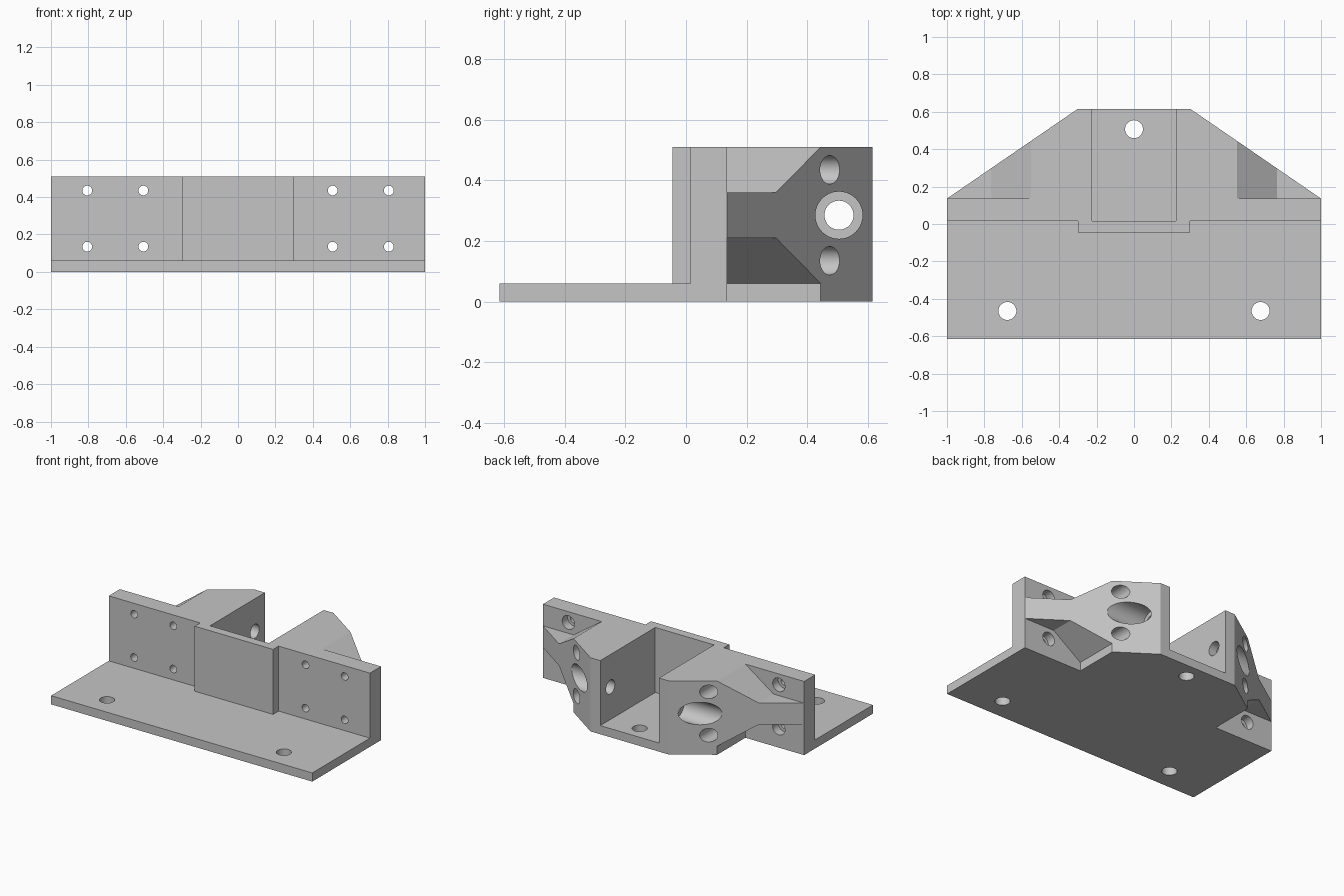
import bpy, bmesh, math
from mathutils import Matrix, Vector

if "Cube" in bpy.data.objects:
    bpy.data.objects.remove(bpy.data.objects["Cube"], do_unlink=True)

# Main sizes
HEIGHT, FLOOR = 0.51, 0.06            # overall height, base plate thickness
FRONT, BACK = -0.616, 0.616
WALL_FRONT, WALL_BACK, PAD_FRONT = 0.015, 0.136, -0.045
MID_Z = 0.285                         # height of the side bore

grey = bpy.data.materials.new("plain grey")
grey.use_nodes = True
grey.diffuse_color = (0.56, 0.56, 0.56, 1)
grey.node_tree.nodes["Principled BSDF"].inputs["Base Color"].default_value = (0.56, 0.56, 0.56, 1)


def add_object(name, bm):
    bmesh.ops.recalc_face_normals(bm, faces=bm.faces)
    mesh = bpy.data.meshes.new(name)
    bm.to_mesh(mesh)
    bm.free()
    mesh.materials.append(grey)
    obj = bpy.data.objects.new(name, mesh)
    bpy.context.scene.collection.objects.link(obj)
    return obj


def prism(name, points, axis, start, end):
    """Extrude a flat outline along z (points are x, y) or y (points are x, z)."""
    bm = bmesh.new()
    if axis == "z":
        verts = [bm.verts.new((a, b, start)) for a, b in points]
        step = Vector((0, 0, end - start))
    else:
        verts = [bm.verts.new((a, start, b)) for a, b in points]
        step = Vector((0, end - start, 0))
    face = bm.faces.new(verts)
    top = bmesh.ops.extrude_face_region(bm, geom=[face])
    bmesh.ops.translate(bm, vec=step, verts=[v for v in top["geom"] if isinstance(v, bmesh.types.BMVert)])
    return add_object(name, bm)


def drill(name, start, end, radius):
    """Round cutter between two points."""
    a, b = Vector(start), Vector(end)
    turn = (b - a).to_track_quat("Z", "Y").to_matrix().to_4x4()
    bm = bmesh.new()
    bmesh.ops.create_cone(bm, cap_ends=True, segments=40, radius1=radius, radius2=radius,
                          depth=(b - a).length, matrix=Matrix.Translation((a + b) / 2) @ turn)
    return add_object(name, bm)


# Body: full-height block with the tapered plan
plan = [(-1, FRONT), (1, FRONT), (1, WALL_BACK), (0.3, BACK), (-0.3, BACK), (-1, WALL_BACK)]
bracket = prism("mounting_bracket", plan, "z", 0, HEIGHT)
cutters = []

# Space over the base plate, leaving the raised centre pad on the wall
front_space = [(-1.1, -0.8), (1.1, -0.8), (1.1, WALL_FRONT), (0.3, WALL_FRONT), (0.3, PAD_FRONT),
               (-0.3, PAD_FRONT), (-0.3, WALL_FRONT), (-1.1, WALL_FRONT)]
cutters.append(prism("front_space_cutter", front_space, "z", FLOOR, 0.8))

# Centre pocket, open at the top and back
pocket = [(-0.225, WALL_FRONT), (0.225, WALL_FRONT), (0.225, 0.8), (-0.225, 0.8)]
cutters.append(prism("pocket_cutter", pocket, "z", FLOOR, 0.8))

# Base plate holes
for x, y in ((-0.677, -0.465), (0.677, -0.465), (0, 0.507)):
    cutters.append(drill("base_hole_cutter", (x, y, -0.1), (x, y, 0.2), 0.048))

for s in (1, -1):
    # Sloped notches above and below each side arm
    upper = [(0.45, 0.58), (0.55, HEIGHT), (0.765, 0.36), (1.1, 0.36), (1.1, 0.58)]
    lower = [(0.55, -0.1), (0.55, FLOOR), (0.765, 0.21), (1.1, 0.21), (1.1, -0.1)]
    for name, outline in (("upper_notch_cutter", upper), ("lower_notch_cutter", lower)):
        cutters.append(prism(name, [(s * x, z) for x, z in outline], "y", WALL_BACK, 0.8))

    # Wall screw holes with wider recesses from behind
    for x in (0.506, 0.806):
        for z in (MID_Z - 0.15, MID_Z + 0.15):
            cutters.append(drill("screw_hole_cutter", (s * x, -0.03, z), (s * x, 0.3, z), 0.026))
            cutters.append(drill("screw_recess_cutter", (s * x, 0.076, z), (s * x, 0.8, z), 0.047))

    # Side bore into the pocket, with a wider recess from outside
    cutters.append(drill("side_bore_cutter", (s * 0.15, 0.505, MID_Z), (s * 0.8, 0.505, MID_Z), 0.048))
    cutters.append(drill("side_recess_cutter", (s * 0.285, 0.505, MID_Z), (s * 1.1, 0.505, MID_Z), 0.078))

# Cut everything, bake the result, and drop the cutters
for c in cutters:
    c.hide_render = True
    mod = bracket.modifiers.new(c.name, "BOOLEAN")
    mod.operation, mod.solver, mod.object = "DIFFERENCE", "EXACT", c
bpy.context.view_layer.update()
baked = bpy.data.meshes.new_from_object(bracket.evaluated_get(bpy.context.evaluated_depsgraph_get()))
bracket.modifiers.clear()
bracket.data = baked
baked.name = "mounting_bracket"
baked.materials.clear()
baked.materials.append(grey)
for c in cutters:
    bpy.data.objects.remove(c, do_unlink=True)

# Round holes smooth, all corners sharp
bpy.ops.object.select_all(action="DESELECT")
bracket.select_set(True)
bpy.context.view_layer.objects.active = bracket
bpy.ops.object.shade_smooth_by_angle(angle=math.radians(25))
